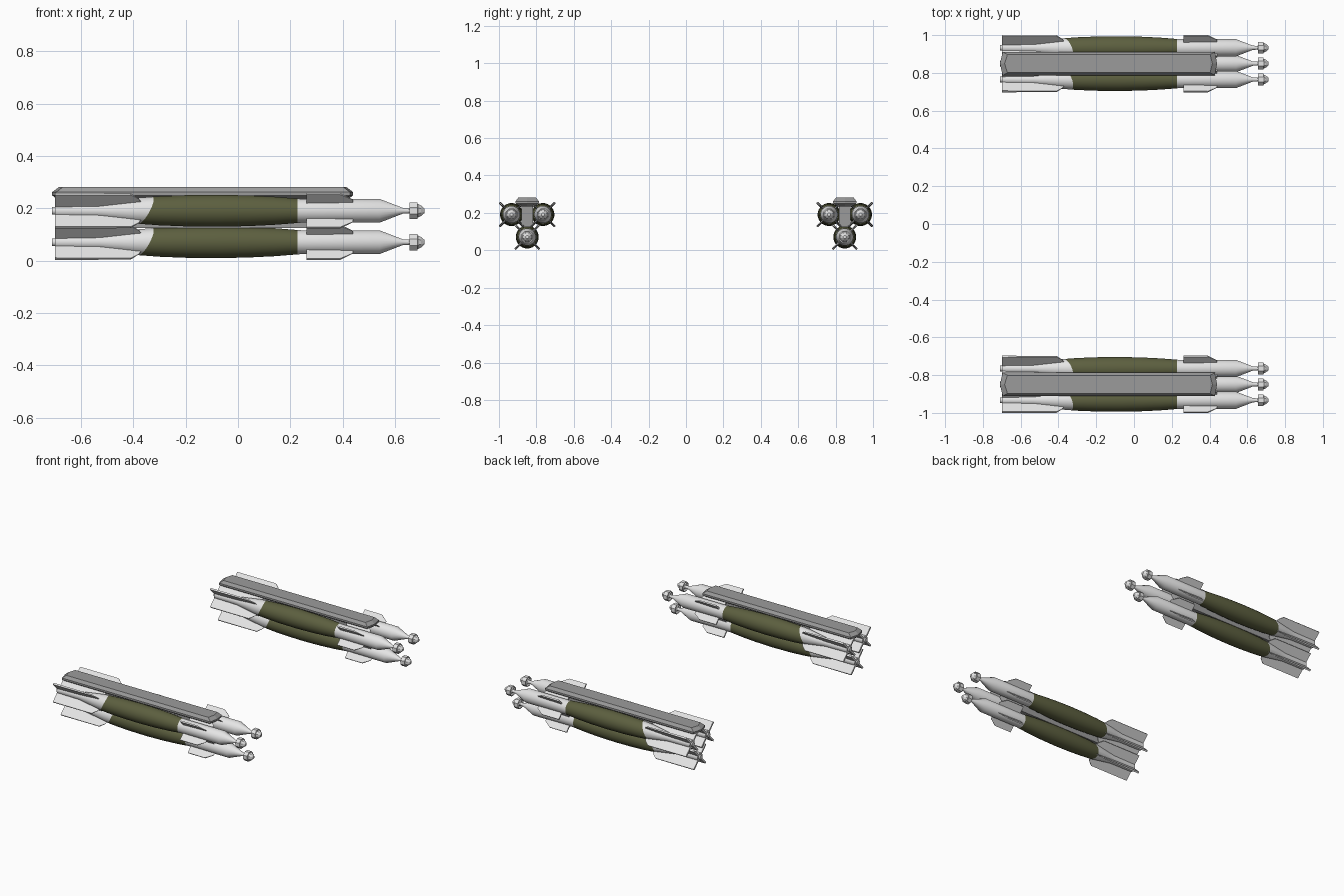
import bpy, bmesh, math
from mathutils import Vector

if "Cube" in bpy.data.objects:
    bpy.data.objects.remove(bpy.data.objects["Cube"])


def material(name, rgb):
    m = bpy.data.materials.new(name)
    m.diffuse_color = (*rgb, 1)
    m.use_nodes = True
    m.node_tree.nodes["Principled BSDF"].inputs["Base Color"].default_value = m.diffuse_color
    return m


WHITE = material("pale_grey", (0.78, 0.78, 0.78))
GREEN = material("olive_green", (0.108, 0.115, 0.05))
GREY = material("rack_grey", (0.33, 0.33, 0.33))


def finish(bm, name, mats, angle=None):
    bmesh.ops.recalc_face_normals(bm, faces=bm.faces)
    me = bpy.data.meshes.new(name)
    bm.to_mesh(me)
    bm.free()
    for m in mats:
        me.materials.append(m)
    if angle:
        me.polygons.foreach_set("use_smooth", [True] * len(me.polygons))
        me.set_sharp_from_angle(angle=math.radians(angle))
    return me


def loft(bm, loops, closed=False):
    """Skin a list of equal-sized loops, capped unless closed on itself."""
    rings = [[bm.verts.new(p) for p in lp] for lp in loops]
    n = len(rings[0])
    pairs = list(zip(rings, rings[1:]))
    if closed:
        pairs.append((rings[-1], rings[0]))
    else:
        bm.faces.new(rings[0])
        bm.faces.new(rings[-1])
    for a, b in pairs:
        for i in range(n):
            j = (i + 1) % n
            bm.faces.new((a[i], a[j], b[j], b[i]))


def lathe(bm, profile, seg, closed=False):
    loft(bm, [[(x, r * math.cos(math.tau * (i + .5) / seg), r * math.sin(math.tau * (i + .5) / seg))
               for i in range(seg)] for x, r in profile], closed)


def fin_set(bm, outline):
    """Four plates in an X; outline holds (x, radius, half thickness)."""
    for k in range(4):
        a = math.radians(45 + 90 * k)
        out = Vector((0, math.cos(a), math.sin(a)))
        side = Vector((0, -math.sin(a), math.cos(a)))
        loft(bm, [[Vector((x, 0, 0)) + out * r + side * t * s for x, r, t in outline] for s in (-1, 1)])


# bomb body with a painted green midsection
bm = bmesh.new()
lathe(bm, [(-.71, .015), (-.70, .015), (-.70, .027), (-.53, .028), (-.46, .038), (-.38, .050),
           (-.30, .056), (-.20, .060), (-.08, .0615), (.04, .059), (.14, .054), (.227, .047),
           (.24, .046), (.54, .046), (.63, .011), (.66, .010)], 24)
rear_co, rear_no = Vector((-.355, 0, 0)), Vector((1, .35, -.5))
bmesh.ops.bisect_plane(bm, geom=bm.verts[:] + bm.edges[:] + bm.faces[:],
                       plane_co=rear_co, plane_no=rear_no)
for f in bm.faces:
    c = f.calc_center_median()
    f.material_index = int((c - rear_co).dot(rear_no) > 0 and c.x < .227)
body = finish(bm, "bomb_body", [WHITE, GREEN], 35)

# long tail fins and short nose fins
bm = bmesh.new()
fin_set(bm, [(-.70, .015, .006), (-.70, .090, .006), (-.41, .090, .004), (-.38, .066, .001), (-.36, .03, .001)])
tail_fins = finish(bm, "tail_fins", [WHITE])
bm = bmesh.new()
fin_set(bm, [(.262, .03, .005), (.262, .092, .005), (.39, .092, .004), (.44, .060, .001), (.44, .03, .001)])
nose_fins = finish(bm, "nose_fins", [WHITE])

# seeker head: open ring, bulb and spokes
bm = bmesh.new()
lathe(bm, [(.656, .034), (.686, .034), (.686, .029), (.656, .029)], 8, closed=True)
lathe(bm, [(.65, .010), (.668, .016), (.688, .028), (.700, .021), (.713, .009)], 8)
fin_set(bm, [(.660, .008, .002), (.660, .031, .002), (.684, .031, .002), (.684, .008, .002)])
seeker = finish(bm, "seeker_head", [WHITE])

# rack beam with chamfered edges, plus the hidden central web
bm = bmesh.new()


def beam_loop(z, x0, x1, w):
    return [(x0, 0, z), (x0 + .015, -w, z), (x1 - .012, -w, z),
            (x1, 0, z), (x1 - .012, w, z), (x0 + .015, w, z)]


loft(bm, [beam_loop(.235, -.69, .42, .040), beam_loop(.250, -.71, .44, .062),
          beam_loop(.262, -.71, .44, .062), beam_loop(.281, -.685, .415, .048)])
beam = finish(bm, "rack_beam", [GREY])
bm = bmesh.new()
loft(bm, [[(-.55, -.03, z), (.35, -.03, z), (.35, .03, z), (-.55, .03, z)] for z in (.125, .24)])
web = finish(bm, "rack_web", [GREY])


def place(name, mesh, loc):
    ob = bpy.data.objects.new(name, mesh)
    ob.location = loc
    bpy.context.collection.objects.link(ob)


# two racks, three bombs each
for side, cy in (("front", -.849), ("back", .849)):
    place(side + "_rack_beam", beam, (0, cy, 0))
    place(side + "_rack_web", web, (0, cy, 0))
    for pos, dy, z in (("lower", 0, .071), ("upper_front", -.084, .191), ("upper_back", .084, .191)):
        for part, mesh in (("body", body), ("tail_fins", tail_fins),
                           ("nose_fins", nose_fins), ("seeker_head", seeker)):
            place(f"{side}_rack_{pos}_{part}", mesh, (0, cy + dy, z))
